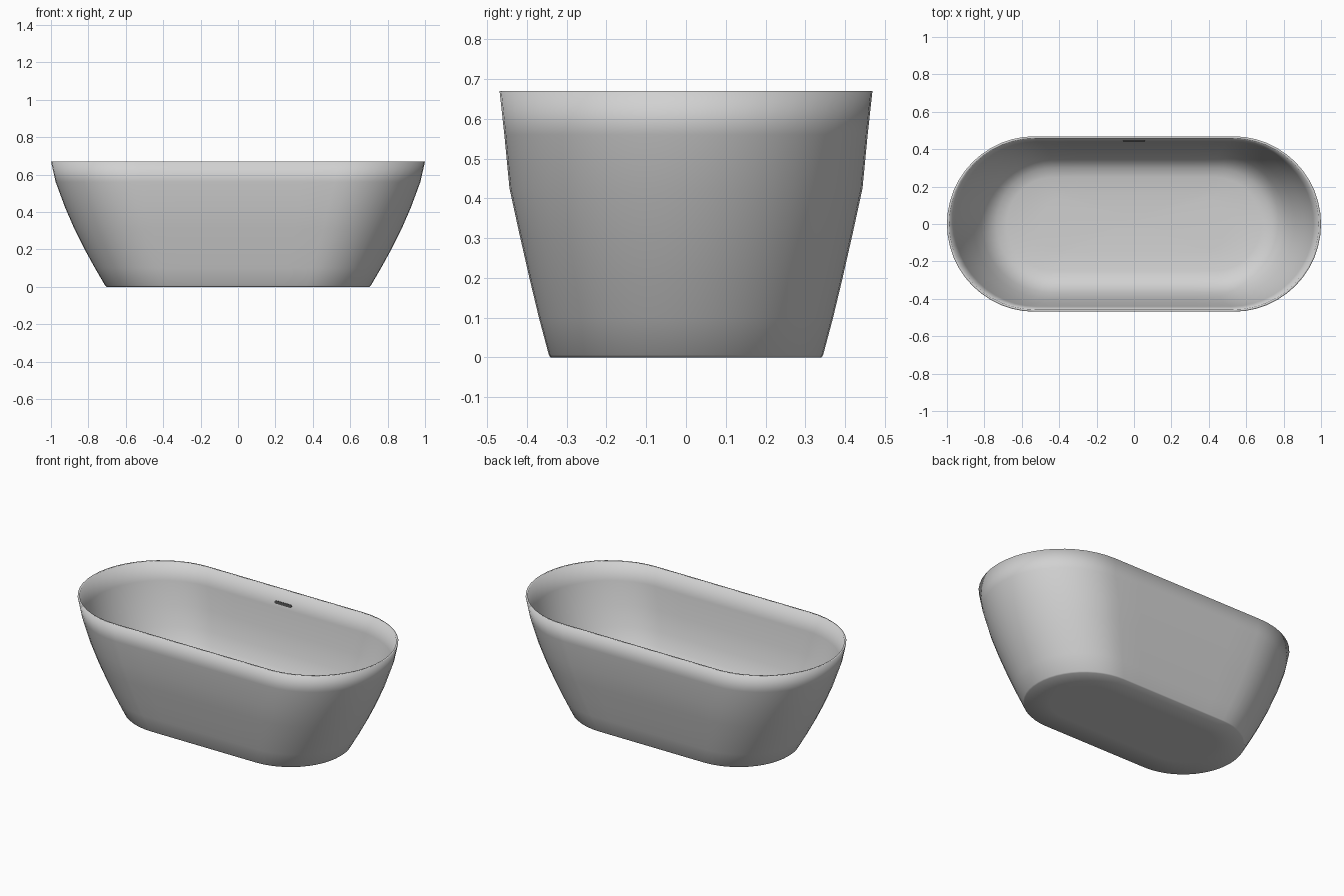
import bpy, bmesh, math
from mathutils import Vector

if "Cube" in bpy.data.objects:
    bpy.data.objects.remove(bpy.data.objects["Cube"])

ARC = 24      # segments per rounded end
STRAIGHT = 6  # segments per straight side


def material(name, value):
    m = bpy.data.materials.new(name)
    m.diffuse_color = (value, value, value, 1)
    m.use_nodes = True
    m.node_tree.nodes["Principled BSDF"].inputs["Base Color"].default_value = m.diffuse_color
    return m


def stadium(hx, hy, z):
    """Closed loop with straight long sides and round ends."""
    s = hx - hy
    pts = []
    for sign in (1, -1):
        for i in range(ARC + 1):
            a = -math.pi / 2 + math.pi * i / ARC
            pts.append(Vector((sign * (s + hy * math.cos(a)), sign * hy * math.sin(a), z)))
        for i in range(1, STRAIGHT):
            pts.append(Vector((sign * s * (1 - 2 * i / STRAIGHT), sign * hy, z)))
    return pts


def finish(name, bm, mat, angle):
    bmesh.ops.recalc_face_normals(bm, faces=bm.faces)
    me = bpy.data.meshes.new(name)
    bm.to_mesh(me)
    bm.free()
    ob = bpy.data.objects.new(name, me)
    bpy.context.collection.objects.link(ob)
    me.materials.append(mat)
    bpy.ops.object.select_all(action='DESELECT')
    ob.select_set(True)
    bpy.context.view_layer.objects.active = ob
    bpy.ops.object.shade_smooth_by_angle(angle=math.radians(angle))
    return ob


enamel = material("grey enamel", 0.64)
dark = material("dark slot", 0.08)

# Shell cross-section (half length, half width, height): underside, outside up, rim, inside down
outer = [(0.55, 0.2, 0.0), (0.703, 0.341, 0.0), (0.71, 0.345, 0.006), (0.765, 0.37, 0.1),
         (0.82, 0.394, 0.2), (0.875, 0.419, 0.31), (0.925, 0.444, 0.425), (0.975, 0.457, 0.56),
         (1.0, 0.469, 0.67)]
inner = [(0.988, 0.457, 0.67), (0.96, 0.441, 0.56), (0.91, 0.424, 0.425), (0.858, 0.397, 0.31),
         (0.815, 0.367, 0.23), (0.78, 0.337, 0.185), (0.735, 0.3, 0.155), (0.68, 0.25, 0.142),
         (0.5, 0.15, 0.137)]

bm = bmesh.new()
loops = [[bm.verts.new(p) for p in stadium(*ring)] for ring in outer + inner]
n = len(loops[0])
for a, b in zip(loops, loops[1:]):
    for i in range(n):
        j = (i + 1) % n
        bm.faces.new((a[i], a[j], b[j], b[i]))
# Middle of the underside
bm.faces.new(loops[0][::-1])
# Floor falling gently to the drain point
drain = bm.verts.new((0, 0.03, 0.128))
for i in range(n):
    bm.faces.new((loops[-1][i], loops[-1][(i + 1) % n], drain))
finish("tub_shell", bm, enamel, 180)

# Overflow slot: thin capsule plate on the inside of the back wall
bm = bmesh.new()
slope = math.atan2(0.016, 0.11)
pts = []
for sign in (1, -1):
    for i in range(9):
        a = -math.pi / 2 + math.pi * i / 8
        pts.append((sign * (0.05 + 0.009 * math.cos(a)), 0, sign * 0.009 * math.sin(a)))
face = bm.faces.new([bm.verts.new(p) for p in pts])
ext = bmesh.ops.extrude_face_region(bm, geom=[face])
bmesh.ops.translate(bm, vec=(0, 0.006, 0), verts=[v for v in ext['geom'] if isinstance(v, bmesh.types.BMVert)])
slot = finish("overflow_slot", bm, dark, 30)
slot.location = (0, 0.442, 0.588)
slot.rotation_euler = (-slope, 0, 0)
